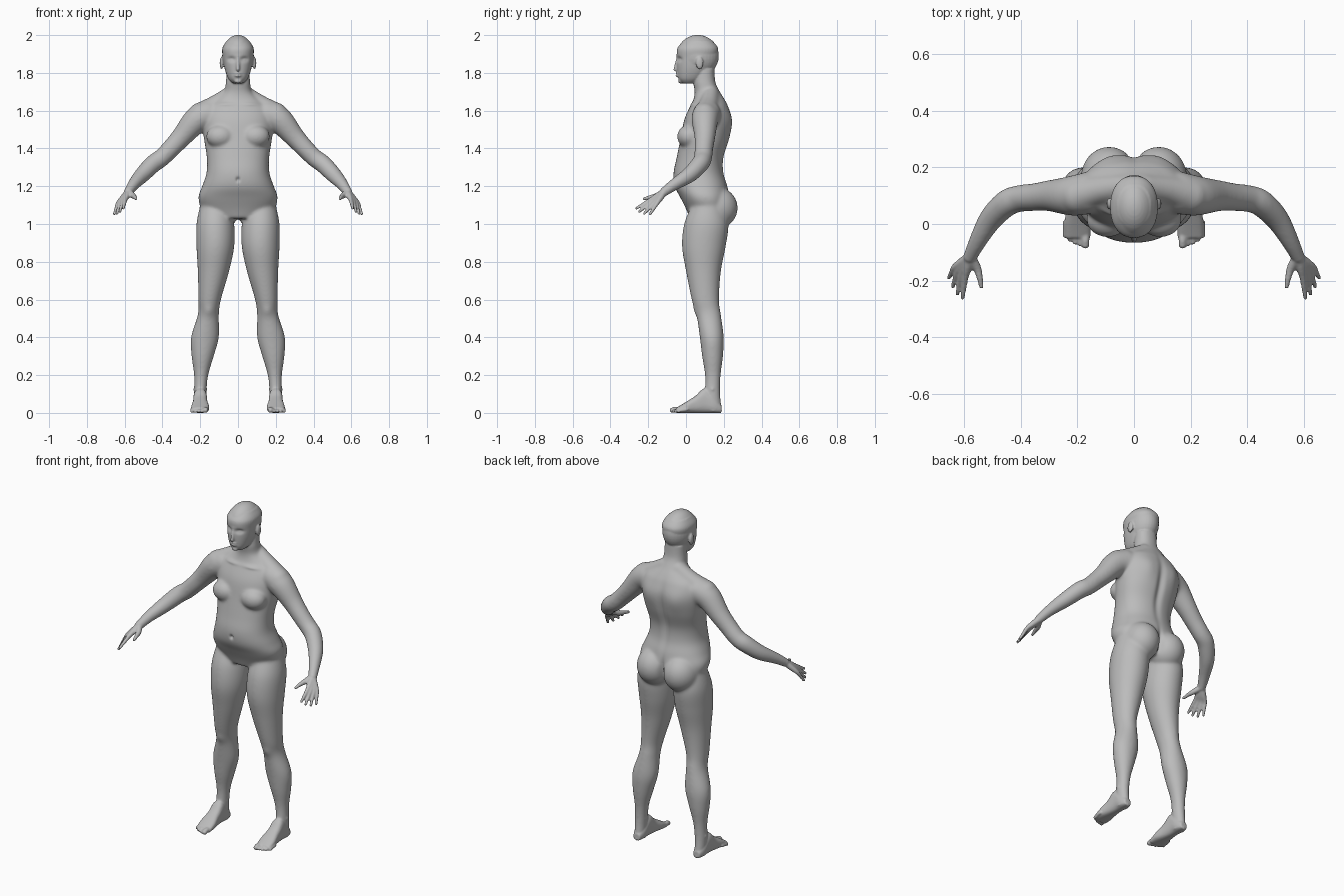
import bpy, bmesh, math
from mathutils import Vector, Matrix

if "Cube" in bpy.data.objects:
    bpy.data.objects.remove(bpy.data.objects["Cube"], do_unlink=True)

SIDES = (1, -1)
bm = bmesh.new()


def spline(keys, steps=6):
    """Catmull-Rom samples through tuples of any length."""
    points = [Vector(key) for key in keys]
    points = [points[0]] + points + [points[-1]]
    samples = []
    for before, start, end, after in zip(points, points[1:], points[2:], points[3:]):
        for step in range(steps):
            t = step / steps
            leave, arrive = (end - before) / 2, (after - start) / 2
            bend = (end - start) * 3 - leave * 2 - arrive
            twist = (start - end) * 2 + leave + arrive
            samples.append(start + leave * t + bend * t ** 2 + twist * t ** 3)
    return samples + [points[-1]]


def oval(count, power=1.0):
    """Unit circle points; a lower power gives squarer corners."""
    for index in range(count):
        angle = math.tau * index / count
        c, s = math.cos(angle), math.sin(angle)
        yield math.copysign(abs(c) ** power, c), math.copysign(abs(s) ** power, s)


def skin(rings):
    """Closed skin over a row of point rings."""
    rows = [[bm.verts.new(point) for point in ring] for ring in rings]
    for low, high in zip(rows, rows[1:]):
        for index in range(len(low)):
            last = index - 1
            bm.faces.new((low[last], low[index], high[index], high[last]))
    bm.faces.new(rows[0])
    bm.faces.new(rows[-1])


def column(keys, side=1, power=.9):
    """Upright loft; keys are height, centre x, half width, front y, back y."""
    rings = []
    for z, x, width, front, back in (tuple(key) for key in spline(keys)):
        middle, depth = (front + back) / 2, (back - front) / 2
        rings.append([Vector((side * (x + width * c), middle + depth * s, z))
                      for c, s in oval(40, power)])
    skin(rings)


def ball(centre, radii, side=1):
    x, y, z = centre
    matrix = Matrix.Translation((side * x, y, z)) @ Matrix.Diagonal((*radii, 1))
    bmesh.ops.create_uvsphere(bm, u_segments=32, v_segments=20, radius=1, matrix=matrix)


def tube(keys, side=1):
    """Round limb with ball ends; keys are x, y, z, radius."""
    path = spline([(side * x, y, z, radius) for x, y, z, radius in keys])
    rings = []
    for index, point in enumerate(path):
        ahead = path[min(index + 1, len(path) - 1)]
        behind = path[max(index - 1, 0)]
        turn = (ahead - behind).to_3d().to_track_quat('Z', 'Y')
        rings.append([point.to_3d() + turn @ Vector((c, s, 0)) * point.w for c, s in oval(20)])
    skin(rings)
    for point in (path[0], path[-1]):
        ball(point.to_3d(), [point.w] * 3)


# Trunk and neck
column([(1.03, 0, .13, .02, .2), (1.08, 0, .19, 0, .23), (1.14, 0, .21, -.03, .23),
        (1.2, 0, .19, -.06, .22), (1.27, 0, .167, -.066, .2), (1.35, 0, .165, -.05, .2),
        (1.45, 0, .18, -.03, .23), (1.55, 0, .19, -.01, .243), (1.62, 0, .17, .02, .225),
        (1.66, 0, .12, .04, .205), (1.7, 0, .075, .046, .18), (1.75, 0, .064, .04, .156),
        (1.82, 0, .06, .05, .15)])

# Skull and face
ball((0, .062, 1.89), (.084, .112, .111))
column([(1.745, 0, .03, -.02, .05), (1.77, 0, .052, -.04, .09), (1.82, 0, .07, -.047, .13),
        (1.88, 0, .08, -.048, .16), (1.93, 0, .083, -.046, .17), (1.97, 0, .06, -.01, .14)])

# Nose, lips and chin
tube([(0, -.043, 1.88, .008), (0, -.052, 1.84, .009), (0, -.056, 1.818, .01)])
for lip in (1.797, 1.785):
    tube([(-.023, -.037, 1.79, .003), (0, -.05, lip, .006), (.023, -.037, 1.79, .003)])
ball((0, -.03, 1.757), (.02, .012, .013))


def hand(side):
    wrist = Vector((.58, -.115, 1.17))
    # Four fingers fan from the forefinger to the little finger
    for finger in range(4):
        fan = finger / 3
        knuckle = Vector((.597, -.188, 1.128)).lerp(Vector((.635, -.153, 1.11)), fan)
        tip = Vector((.607, -.262, 1.083)).lerp(Vector((.655, -.19, 1.053)), fan)
        tip += (tip - knuckle) * math.sin(math.pi * fan) / 6
        root = wrist.lerp(knuckle, .1)
        tube([(*root, .018), (*root.lerp(knuckle, .5), .016), (*knuckle, .0115),
              (*knuckle.lerp(tip, .5), .0095), (*tip, .0075)], side)
    # Thumb
    tube([(*wrist, .019), (.556, -.155, 1.15, .015), (.546, -.19, 1.142, .011),
          (.54, -.222, 1.133, .008)], side)


def foot(side):
    # Heel to ball; keys are y, half width, top
    rings = []
    for y, width, top in spline([(.188, .02, .04), (.15, .034, .08), (.1, .036, .13),
                                 (.05, .039, .09), (0, .047, .058), (-.05, .045, .028)]):
        rings.append([Vector((side * (.2 + width * c), y, top * (1 + s) / 2))
                      for c, s in oval(32, .75)])
    skin(rings)
    # Ankle bones
    ball((.2, .14, .125), (.037, .02, .022), side)
    # Toes shorten along a curve towards the outside
    for toe in range(5):
        size = .009 if toe else .014
        x = .172 + .018 * toe
        y = -.073 + .002 * toe ** 2
        tube([(x, y + .045, .018, size), (x, y + .018, size + .005, size),
              (x, y, size, size)], side)


for side in SIDES:
    # Ears
    ball((.087, .072, 1.852), (.01, .02, .033), side)
    # Chest and buttocks
    ball((.093, .015, 1.463), (.076, .062, .062), side)
    ball((.088, .165, 1.085), (.1, .109, .11), side)
    # Shoulder slope
    tube([(.04, .13, 1.685, .045), (.12, .12, 1.63, .052), (.2, .1, 1.577, .066)], side)
    # Arm
    tube([(.16, .11, 1.58, .075), (.22, .1, 1.55, .071), (.295, .1, 1.465, .056),
          (.35, .095, 1.405, .05), (.405, .09, 1.35, .048), (.45, .074, 1.318, .048),
          (.505, .02, 1.262, .043), (.55, -.055, 1.213, .033), (.58, -.115, 1.17, .024)], side)
    # Leg
    column([(1.1, .12, .08, .03, .2), (1, .12, .1, -.01, .225), (.88, .12, .1, -.021, .21),
            (.75, .13, .083, 0, .185), (.6, .15, .06, .03, .175), (.52, .157, .056, .055, .185),
            (.4, .175, .074, .073, .2), (.3, .187, .059, .085, .196), (.2, .195, .038, .1, .184),
            (.1, .2, .032, .1, .18), (.01, .2, .03, .1, .19)], side, 1)
    hand(side)
    foot(side)

bmesh.ops.recalc_face_normals(bm, faces=bm.faces[:])
mesh = bpy.data.meshes.new("body")
bm.to_mesh(mesh)
bm.free()
body = bpy.data.objects.new("body", mesh)
bpy.context.collection.objects.link(body)
bpy.context.view_layer.objects.active = body
body.select_set(True)


def apply_modifier(kind, **settings):
    modifier = body.modifiers.new(kind.lower(), kind)
    for name, value in settings.items():
        setattr(modifier, name, value)
    bpy.ops.object.modifier_apply(modifier=modifier.name)


# Fuse the parts, then relax the joins everywhere but face, hands and feet
apply_modifier('REMESH', mode='VOXEL', voxel_size=.005)
group = body.vertex_groups.new(name="soft_joins")
for vertex in body.data.vertices:
    x, y, z = vertex.co
    near_hand = (-.06 - y) / .06 if abs(x) > .45 else 0
    detail = max((z - 1.7) / .05, near_hand, (.17 - z) / .06, 0)
    if detail < 1:
        group.add([vertex.index], 1 - detail, 'REPLACE')
apply_modifier('SMOOTH', factor=.5, iterations=45, vertex_group=group.name)
apply_modifier('SMOOTH', factor=.5, iterations=3)


def dab(centre, reach, push):
    """Press the surface back (or forward) around a point and its mirror twin."""
    for side in SIDES if centre[0] else (1,):
        middle = Vector((side * centre[0], *centre[1:]))
        for vertex in body.data.vertices:
            offset = vertex.co - middle
            falloff = sum((d / r) ** 2 for d, r in zip(offset, reach))
            vertex.co.y += push * math.exp(-falloff)


# Eye sockets, eyelids and mouth line
dab((.036, -.045, 1.872), (.02, .04, .012), .014)
dab((.036, -.035, 1.87), (.011, .03, .007), -.006)
dab((0, -.05, 1.791), (.02, .02, .004), .006)
# Navel, collarbone hollows and kneecaps
dab((0, -.065, 1.235), (.01, .03, .012), .012)
dab((.07, .035, 1.635), (.05, .03, .01), -.006)
dab((.155, .055, .54), (.03, .04, .03), -.007)
# Spine, shoulder blades and cleft
dab((0, .23, 1.42), (.022, .07, .16), -.014)
dab((.09, .24, 1.53), (.05, .06, .07), .008)
dab((0, .25, 1.08), (.014, .07, .07), -.02)

# Plain grey colour
grey = bpy.data.materials.new("plain_grey")
grey.use_nodes = True
colour = (.5, .5, .5, 1)
grey.diffuse_color = colour
grey.node_tree.nodes["Principled BSDF"].inputs["Base Color"].default_value = colour
body.data.materials.append(grey)
bpy.ops.object.shade_smooth()
